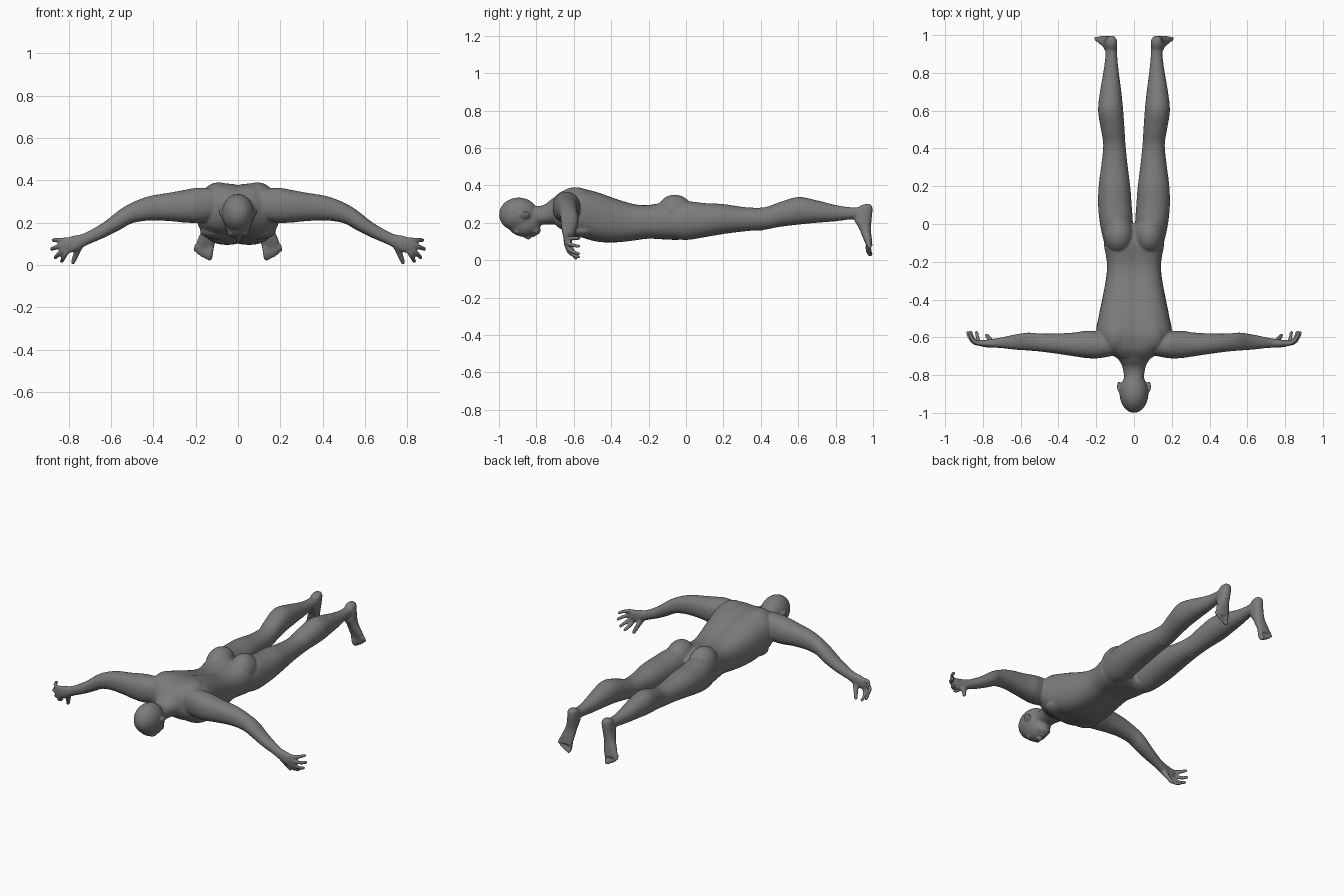
import bpy
import bmesh
import math
from mathutils import Matrix, Vector

default_cube = bpy.data.objects.get("Cube")
if default_cube:
    bpy.data.objects.remove(default_cube, do_unlink=True)

skin = bpy.data.materials.new("matte grey skin")
skin.use_nodes = True
grey = (0.2, 0.2, 0.2, 1)
skin.diffuse_color = grey
shader = skin.node_tree.nodes["Principled BSDF"]
shader.inputs["Base Color"].default_value = grey
shader.inputs["Roughness"].default_value = 0.7

# Only the +x half is modelled; a mirror modifier makes the other half
sculpt = bmesh.new()


def spline(before, start, end, after, t):
    """Smooth interpolation between two rows of section bounds."""
    def blend(a, b, c, d):
        slope_in, slope_out = (c - a) / 2, (d - b) / 2
        rise = c - b
        return b + t * (slope_in + t * (3 * rise - 2 * slope_in - slope_out
                                        + t * (slope_in + slope_out - 2 * rise)))
    return [blend(*values) for values in zip(before, start, end, after)]


def loft(axis, rows, squareness=2.2, sides=32, steps=5):
    """Skin rounded sections; each row is position, then low/high bounds."""
    dense = []
    last = len(rows) - 1
    for i in range(last):
        neighbours = (rows[max(i - 1, 0)], rows[i], rows[i + 1], rows[min(i + 2, last)])
        dense += [spline(*neighbours, step / steps) for step in range(steps)]
    dense.append(rows[last])

    rings = []
    for position, low_a, high_a, low_b, high_b in dense:
        ring = []
        for side in range(sides):
            angle = math.tau * side / sides
            offsets = [math.copysign(abs(w) ** (2 / squareness), w)
                       for w in (math.cos(angle), math.sin(angle))]
            point = [(low_a + high_a) / 2 + offsets[0] * (high_a - low_a) / 2,
                     (low_b + high_b) / 2 + offsets[1] * (high_b - low_b) / 2]
            point.insert("xyz".index(axis), position)
            ring.append(sculpt.verts.new(point))
        rings.append(ring)
    faces = [sculpt.faces.new(rings[0]), sculpt.faces.new(rings[-1][::-1])]
    for ring, following in zip(rings, rings[1:]):
        for side in range(sides):
            after = (side + 1) % sides
            faces.append(sculpt.faces.new(
                (ring[side], following[side], following[after], ring[after])))
    bmesh.ops.recalc_face_normals(sculpt, faces=faces)


def muscle(centre, radii, turn=0, turn_axis="Z"):
    """Add an ellipsoid mass."""
    placing = (Matrix.Translation(centre)
               @ Matrix.Rotation(math.radians(turn), 4, turn_axis)
               @ Matrix.Diagonal((*radii, 1)))
    bmesh.ops.create_uvsphere(sculpt, u_segments=24, v_segments=16,
                              radius=1, matrix=placing)


def digit(root, knuckle, tip, thick, thin):
    """Add a finger or toe as a tapering bent chain of beads."""
    root, knuckle, tip = Vector(root), Vector(knuckle), Vector(tip)
    beads = 16
    for i in range(beads + 1):
        t = i / beads
        point = root.lerp(knuckle, t).lerp(knuckle.lerp(tip, t), t)
        radius = thick + (thin - thick) * t
        bmesh.ops.create_uvsphere(sculpt, u_segments=12, v_segments=8, radius=radius,
                                  matrix=Matrix.Translation(point))


# Torso: two overlapping halves leave a groove along spine and chest
torso = [(-0.71, 0.09, 0.2, 0.33), (-0.66, 0.16, 0.16, 0.37), (-0.58, 0.2, 0.13, 0.385),
         (-0.48, 0.185, 0.1, 0.365), (-0.38, 0.165, 0.095, 0.33),
         (-0.28, 0.147, 0.105, 0.3), (-0.2, 0.144, 0.115, 0.295),
         (-0.1, 0.16, 0.11, 0.31), (-0.03, 0.15, 0.11, 0.29), (0, 0.1, 0.13, 0.26)]
loft("y", [(y, -0.4 * width, width, low, high) for y, width, low, high in torso], 2.4)

# Neck flowing into the shoulders
neck = [(-0.85, 0.05, 0.18, 0.29), (-0.77, 0.058, 0.19, 0.292),
        (-0.72, 0.08, 0.19, 0.325), (-0.66, 0.13, 0.2, 0.365), (-0.6, 0.14, 0.22, 0.37)]
loft("y", [(y, -width, width, low, high) for y, width, low, high in neck])

# Back, chest, shoulder and buttock masses
muscle((0.09, -0.59, 0.33), (0.075, 0.09, 0.06))
muscle((0.09, -0.55, 0.16), (0.09, 0.08, 0.04))
muscle((0.21, -0.64, 0.28), (0.09, 0.073, 0.082))
muscle((0.08, -0.06, 0.25), (0.08, 0.1, 0.1))

# Head: skull, face, chin, nose, lips, brow, eyes and ears
muscle((0, -0.895, 0.244), (0.077, 0.105, 0.091))
muscle((0, -0.865, 0.2), (0.064, 0.09, 0.075))
muscle((0, -0.805, 0.16), (0.04, 0.028, 0.026))
muscle((0, -0.85, 0.13), (0.011, 0.026, 0.017), -20, "X")
muscle((0, -0.842, 0.122), (0.016, 0.011, 0.013))
muscle((0, -0.815, 0.134), (0.022, 0.011, 0.01))
muscle((0.025, -0.905, 0.148), (0.026, 0.01, 0.012))
muscle((0.028, -0.882, 0.146), (0.014, 0.01, 0.01))
muscle((0.08, -0.86, 0.243), (0.007, 0.03, 0.021), 22, "Y")

# Arm, sloping down to the wrist and palm
loft("x", [(0.08, -0.69, -0.58, 0.22, 0.36), (0.18, -0.71, -0.57, 0.2, 0.365),
           (0.25, -0.71, -0.565, 0.2, 0.355), (0.32, -0.7, -0.575, 0.207, 0.342),
           (0.42, -0.685, -0.58, 0.21, 0.325), (0.5, -0.675, -0.58, 0.197, 0.295),
           (0.56, -0.67, -0.575, 0.165, 0.26), (0.63, -0.665, -0.585, 0.13, 0.205),
           (0.7, -0.657, -0.6, 0.1, 0.163), (0.74, -0.655, -0.607, 0.08, 0.145),
           (0.78, -0.653, -0.613, 0.06, 0.138), (0.81, -0.648, -0.615, 0.062, 0.128),
           (0.83, -0.64, -0.62, 0.075, 0.115)])

# Fingers fan out and curl back, with the thumb lowest
for root_x, root_z, tip_x, tip_z in [(0.81, 0.118, 0.872, 0.117), (0.82, 0.1, 0.88, 0.075),
                                     (0.815, 0.085, 0.863, 0.035), (0.805, 0.07, 0.833, 0.018)]:
    middle = (root_x + 0.7 * (tip_x - root_x), -0.635, root_z + 0.7 * (tip_z - root_z))
    digit((root_x, -0.632, root_z), middle, (tip_x, -0.575, tip_z), 0.013, 0.01)
digit((0.75, -0.63, 0.09), (0.765, -0.61, 0.05), (0.78, -0.59, 0.012), 0.018, 0.011)

# Leg: thigh, knee, calf and ankle
loft("y", [(-0.14, 0.03, 0.14, 0.14, 0.28), (-0.08, 0.012, 0.163, 0.12, 0.3),
           (0, 0.006, 0.18, 0.108, 0.315), (0.1, 0.012, 0.19, 0.123, 0.305),
           (0.2, 0.02, 0.187, 0.14, 0.3), (0.32, 0.035, 0.172, 0.155, 0.283),
           (0.42, 0.045, 0.163, 0.163, 0.283), (0.5, 0.05, 0.175, 0.178, 0.31),
           (0.6, 0.057, 0.19, 0.19, 0.338), (0.7, 0.067, 0.18, 0.2, 0.32),
           (0.8, 0.08, 0.163, 0.208, 0.295), (0.88, 0.088, 0.152, 0.218, 0.283),
           (0.95, 0.09, 0.15, 0.22, 0.285)], 2.1)
muscle((0.105, 0.39, 0.185), (0.035, 0.045, 0.028))

# Foot pointing down, heel at the top
loft("z", [(0.3, 0.105, 0.135, 0.955, 0.985), (0.28, 0.09, 0.15, 0.92, 0.997),
           (0.22, 0.092, 0.158, 0.9, 0.993), (0.17, 0.1, 0.17, 0.925, 0.988),
           (0.11, 0.107, 0.195, 0.95, 0.994), (0.075, 0.115, 0.2, 0.965, 0.997)])

# Toes, from the big toe outwards
for i in range(5):
    x = 0.131 + 0.0165 * i
    tip_height = 0.034 + 0.003 * i * i ** 0.8
    thick = 0.016 if i == 0 else 0.011
    digit((x - 0.002, 0.978, 0.09), (x, 0.968, tip_height + 0.02),
          (x + 0.004, 0.984, tip_height), thick, thick * 0.9)

# Fuse all masses into one smooth body
mesh = bpy.data.meshes.new("body")
sculpt.to_mesh(mesh)
sculpt.free()
mesh.materials.append(skin)
body = bpy.data.objects.new("body", mesh)
bpy.context.collection.objects.link(body)
bpy.context.view_layer.objects.active = body
body.select_set(True)

mirror = body.modifiers.new("mirror halves", "MIRROR")
mirror.use_mirror_merge = False
fuse = body.modifiers.new("fuse masses", "REMESH")
fuse.mode = "VOXEL"
fuse.voxel_size = 0.0055
fuse.use_smooth_shade = True
soften = body.modifiers.new("soften joins", "SMOOTH")
soften.factor = 0.5
soften.iterations = 7
for name in [modifier.name for modifier in body.modifiers]:
    bpy.ops.object.modifier_apply(modifier=name)
bpy.ops.object.shade_smooth()
